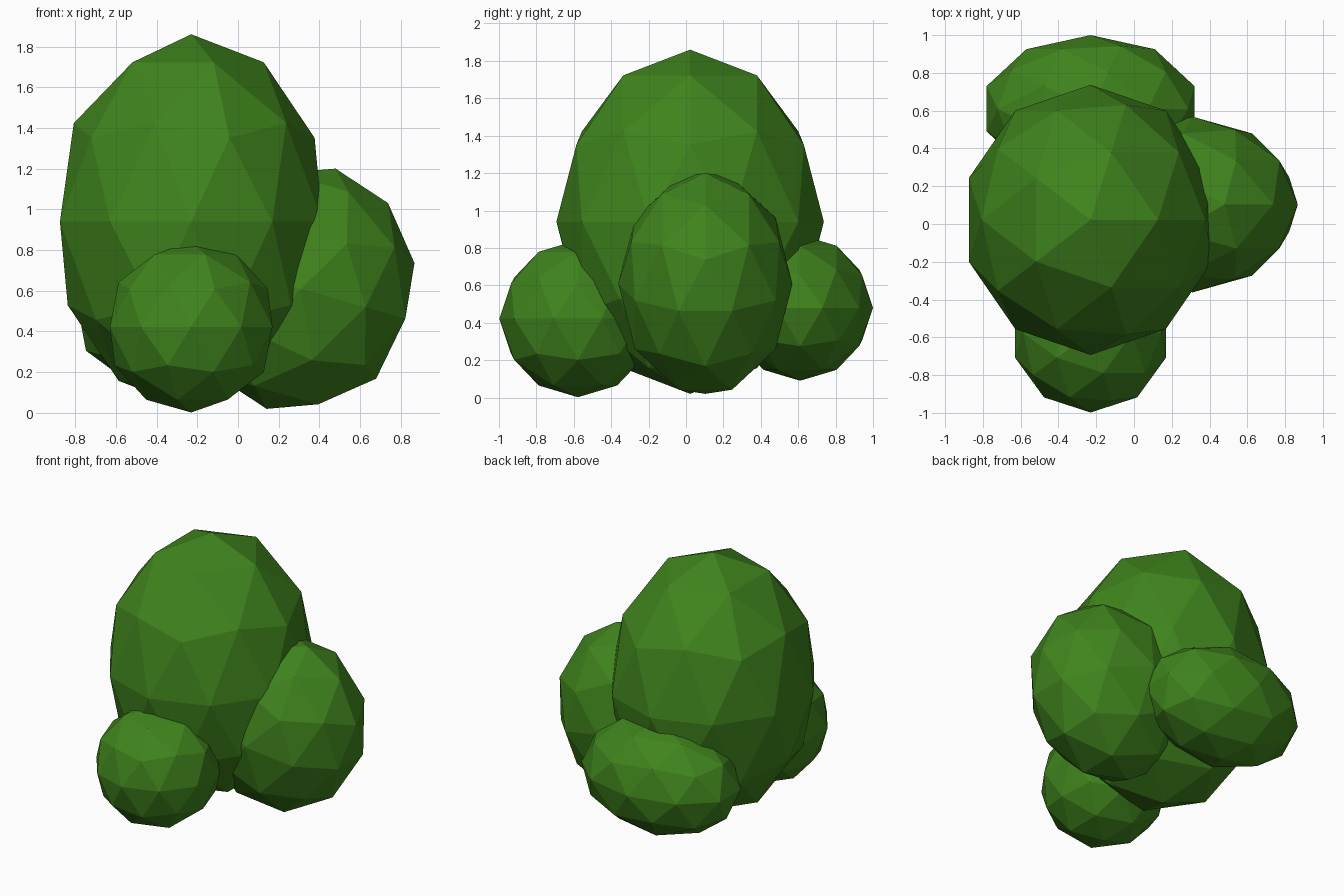
import bpy
from math import radians

if "Cube" in bpy.data.objects:
    bpy.data.objects.remove(bpy.data.objects["Cube"])

leaf = bpy.data.materials.new("leaf_green")
leaf.diffuse_color = (0.05, 0.23, 0.012, 1)
leaf.use_nodes = True
leaf.node_tree.nodes["Principled BSDF"].inputs["Base Color"].default_value = leaf.diffuse_color


def clump(name, centre, radii, tilt=0):
    """Flat-shaded foliage clump: an 80-sided icosphere, stretched and tilted about y."""
    bpy.ops.mesh.primitive_ico_sphere_add(
        subdivisions=2, radius=1, location=centre, rotation=(0, radians(tilt), 0))
    ob = bpy.context.object
    ob.name = name
    ob.scale = radii
    ob.data.materials.append(leaf)
    return ob


# Tall main body of the bush
clump("main_foliage", (-0.23, 0.022, 0.94), (0.678, 0.715, 0.92))
# Round clump at the front
clump("front_foliage", (-0.23, -0.578, 0.422), (0.42, 0.42, 0.42))
# Leaning clump on the right
clump("right_foliage", (0.31, 0.103, 0.61), (0.56, 0.465, 0.614), tilt=16)
# Wide low clump at the back
clump("back_foliage", (-0.23, 0.61, 0.48), (0.578, 0.39, 0.39))
